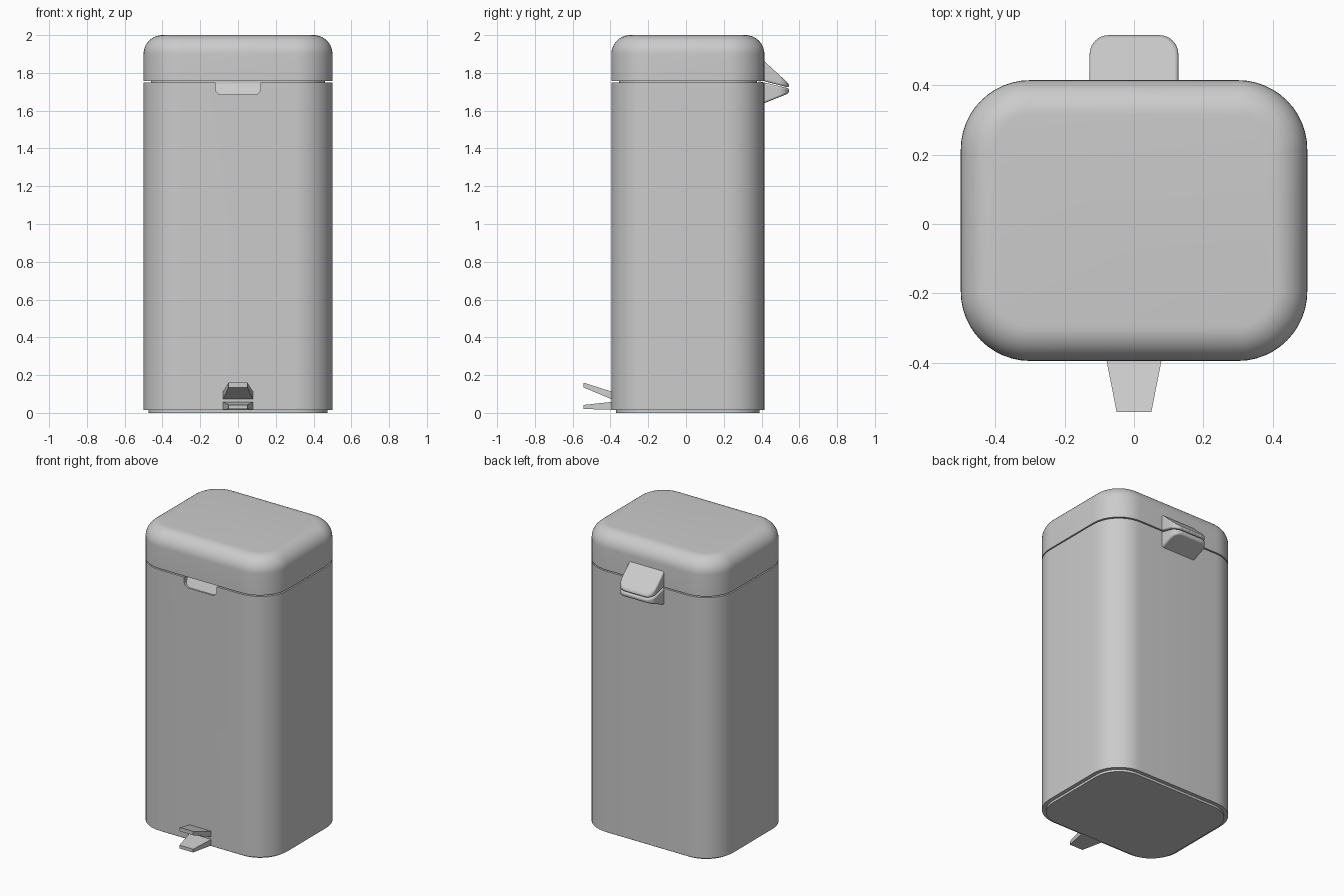
import bpy, bmesh
from math import cos, sin, pi

if "Cube" in bpy.data.objects:
    bpy.data.objects.remove(bpy.data.objects["Cube"])


def rounded_rect(x0, x1, y0, y1, radii, n=12):
    """Counter-clockwise outline; radii start at the (x1, y1) corner."""
    pts = []
    for i, (x, y, sx, sy) in enumerate([(x1, y1, -1, -1), (x0, y1, 1, -1),
                                        (x0, y0, 1, 1), (x1, y0, -1, 1)]):
        r = radii[i]
        if r == 0:
            pts.append((x, y))
            continue
        for k in range(n + 1):
            a = pi / 2 * (i + k / n)
            pts.append((x + sx * r + r * cos(a), y + sy * r + r * sin(a)))
    return pts


def loft(name, rings, smooth=True):
    """Skin equal-length rings of points and cap both ends."""
    bm = bmesh.new()
    vs = [[bm.verts.new(p) for p in ring] for ring in rings]
    n = len(vs[0])
    for a, b in zip(vs, vs[1:]):
        for i in range(n):
            j = (i + 1) % n
            bm.faces.new((a[i], a[j], b[j], b[i]))
    bm.faces.new(vs[0][::-1])
    bm.faces.new(vs[-1])
    bmesh.ops.recalc_face_normals(bm, faces=bm.faces)
    me = bpy.data.meshes.new(name)
    bm.to_mesh(me)
    bm.free()
    ob = bpy.data.objects.new(name, me)
    bpy.context.collection.objects.link(ob)
    if smooth:
        shade(ob)
    return ob


def shade(ob):
    bpy.ops.object.select_all(action='DESELECT')
    ob.select_set(True)
    bpy.context.view_layer.objects.active = ob
    bpy.ops.object.shade_smooth_by_angle(angle=0.6)


def shell(name, levels):
    """Bin cross-section stacked at (height, inset) levels."""
    return loft(name, [[(x, y, z) for x, y in rounded_rect(
        -0.5 + d, 0.5 - d, -0.395 + d, 0.415 - d, [0.2 - d] * 4)]
        for z, d in levels])


def wedge(name, outline, low, high, smooth=True):
    """Plan outline between two planes sloping along y."""
    return loft(name, [[(x, y, f(y)) for x, y in outline] for f in (low, high)], smooth)


def slope(ya, za, yb, zb):
    return lambda y: za + (zb - za) * (y - ya) / (yb - ya)


# main bin, neck under the lid and inset base
body = shell("bin_body", [(0.015, 0), (1.75, 0)])
shell("lid_neck", [(1.74, 0.04), (1.77, 0.04)])
shell("base_plate", [(0, 0.025), (0.02, 0.025)])

# lid with rounded top edge
R = 0.1
arc = [(2 - R + R * sin(t * pi / 20), R - R * cos(t * pi / 20)) for t in range(11)]
shell("lid", [(1.758, 0)] + arc)

# finger scoop cut into the front rim
scoop = rounded_rect(-0.12, 0.12, 1.685, 1.80, [0, 0, 0.035, 0.035], 8)
cutter = loft("scoop_cutter", [[(x, -0.5, z) for x, z in scoop],
                               [(x, -0.385 + 0.5 * (z - 1.685), z) for x, z in scoop]])
mod = body.modifiers.new("scoop", 'BOOLEAN')
mod.operation = 'DIFFERENCE'
mod.object = cutter
bpy.context.view_layer.objects.active = body
bpy.ops.object.modifier_apply(modifier="scoop")
bpy.data.objects.remove(cutter)
shade(body)

# hinge: two wedges meeting at the back
hinge = rounded_rect(-0.128, 0.128, 0.38, 0.545, [0.055, 0.055, 0, 0], 8)
for name, low, high in (
        ("hinge_upper", slope(0.41, 1.757, 0.545, 1.722), slope(0.41, 1.866, 0.545, 1.742)),
        ("hinge_lower", slope(0.41, 1.75, 0.545, 1.718), slope(0.41, 1.638, 0.545, 1.692))):
    ob = wedge(name, hinge, low, high)
    bev = ob.modifiers.new("soft_edges", 'BEVEL')
    bev.width = 0.01
    bev.segments = 3
    bev.limit_method = 'ANGLE'
    bev.angle_limit = 0.6

# foot pedals: two tapered plates
pedal = [(-0.082, -0.38), (-0.05, -0.543), (0.05, -0.543), (0.082, -0.38)]
wedge("pedal_lower", pedal, slope(-0.395, 0.018, -0.543, 0.02),
      slope(-0.395, 0.058, -0.543, 0.042), False)
wedge("pedal_upper", pedal, slope(-0.395, 0.073, -0.543, 0.135),
      slope(-0.395, 0.113, -0.543, 0.16), False)
